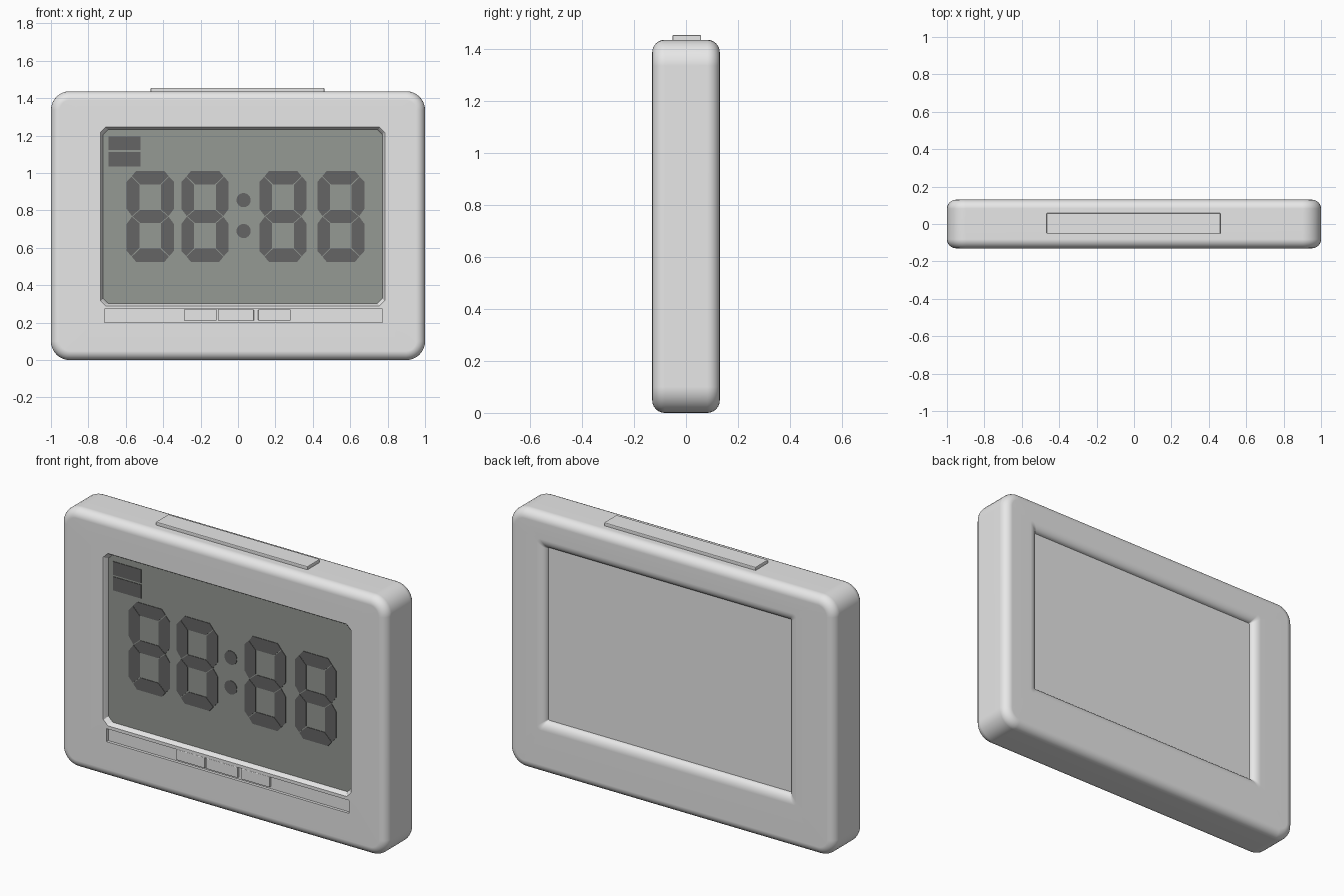
import bpy, bmesh, math

old = bpy.data.objects.get("Cube")
if old:
    bpy.data.objects.remove(old, do_unlink=True)


def material(name, rgb):
    m = bpy.data.materials.new(name)
    m.use_nodes = True
    m.diffuse_color = (*rgb, 1)
    bsdf = next(n for n in m.node_tree.nodes if n.type == 'BSDF_PRINCIPLED')
    bsdf.inputs["Base Color"].default_value = (*rgb, 1)
    return m


CASE = material("light_grey_plastic", (0.8, 0.8, 0.8))
GLASS = material("grey_green_display", (0.30, 0.32, 0.295))
INK = material("dark_grey_segments", (0.13, 0.13, 0.13))


def finish(bm, name, mat):
    bmesh.ops.recalc_face_normals(bm, faces=bm.faces)
    me = bpy.data.meshes.new(name)
    bm.to_mesh(me)
    bm.free()
    ob = bpy.data.objects.new(name, me)
    bpy.context.collection.objects.link(ob)
    me.materials.append(mat)
    return ob


def smooth(ob):
    bpy.ops.object.select_all(action='DESELECT')
    ob.select_set(True)
    bpy.context.view_layer.objects.active = ob
    bpy.ops.object.shade_smooth_by_angle(angle=math.radians(35))


def add_prism(bm, points, y0, y1):
    """Extrude an x-z outline from y0 to y1."""
    front = [bm.verts.new((x, y0, z)) for x, z in points]
    back = [bm.verts.new((x, y1, z)) for x, z in points]
    bm.faces.new(front)
    bm.faces.new(back[::-1])
    for i in range(len(points)):
        j = (i + 1) % len(points)
        bm.faces.new((front[i], back[i], back[j], front[j]))


def box(name, lo, hi, mat, bevel=0.0):
    bm = bmesh.new()
    add_prism(bm, [(lo[0], lo[2]), (hi[0], lo[2]), (hi[0], hi[2]), (lo[0], hi[2])], lo[1], hi[1])
    if bevel:
        bmesh.ops.bevel(bm, geom=bm.edges[:], offset=bevel, segments=2, profile=0.5, affect='EDGES')
    return finish(bm, name, mat)


def rect_ring(rect, inset, r, seg=8, chamfer=False):
    """Rectangle outline with round or chamfered corners, always 4 * (seg + 1) points."""
    x0, x1, z0, z1 = rect[0] + inset, rect[1] - inset, rect[2] + inset, rect[3] - inset
    centres = [(x1 - r, z1 - r), (x0 + r, z1 - r), (x0 + r, z0 + r), (x1 - r, z0 + r)]
    pts = []
    for q, (cx, cz) in enumerate(centres):
        a0, a1 = q * math.pi / 2, (q + 1) * math.pi / 2
        for i in range(seg + 1):
            t = i / seg
            if chamfer:
                dx = math.cos(a0) * (1 - t) + math.cos(a1) * t
                dz = math.sin(a0) * (1 - t) + math.sin(a1) * t
            else:
                a = a0 + (a1 - a0) * t
                dx, dz = math.cos(a), math.sin(a)
            pts.append((cx + r * dx, cz + r * dz))
    return pts


OUTER = (-1, 1, 0, 1.437)
OPENING = (-0.735, 0.785, 0.29, 1.245)
BACK = (-0.72, 0.775, 0.29, 1.25)
Y, EDGE, CORNER, STEPS = 0.13, 0.048, 0.1, 6

# Case: rings running from the display recess, around the outside, to the back recess
rings = [(-0.10, rect_ring(OPENING, 0.014, 0.028, chamfer=True)),
         (-0.122, rect_ring(OPENING, 0.006, 0.028, chamfer=True)),
         (-Y, rect_ring(OPENING, 0, 0.028, chamfer=True))]
for side in (-1, 1):
    for i in range(STEPS + 1):
        t = i / STEPS if side < 0 else 1 - i / STEPS
        a = t * math.pi / 2
        inset = EDGE * (1 - math.sin(a))
        rings.append((side * (Y - EDGE + EDGE * math.cos(a)), rect_ring(OUTER, inset, CORNER - inset)))
for i in range(STEPS + 1):
    a = i / STEPS * math.pi / 2
    out = 0.05 * (1 - math.sin(a))
    rings.append((Y - 0.035 * (1 - math.cos(a)), rect_ring(BACK, -out, 0.006 + out * 0.3)))

bm = bmesh.new()
loops = [[bm.verts.new((x, y, z)) for x, z in pts] for y, pts in rings]
for a, b in zip(loops, loops[1:]):
    for i in range(len(a)):
        j = (i + 1) % len(a)
        bm.faces.new((a[i], a[j], b[j], b[i]))
bm.faces.new(loops[0])
bm.faces.new(loops[-1])
case = finish(bm, "case", CASE)

# Shallow groove for the front buttons
cutter = box("groove_cutter", (-0.715, -0.2, 0.2), (0.772, -0.114, 0.272), CASE)
cutter.hide_render = True
cut = case.modifiers.new("groove", 'BOOLEAN')
cut.operation, cut.solver, cut.object = 'DIFFERENCE', 'EXACT', cutter
bpy.context.view_layer.objects.active = case
bpy.ops.object.modifier_apply(modifier="groove")
bpy.data.objects.remove(cutter, do_unlink=True)
smooth(case)
case.modifiers.new("weighted_normals", 'WEIGHTED_NORMAL').keep_sharp = True

# Front buttons and top snooze bar
for i, (x0, x1) in enumerate([(-0.29, -0.115), (-0.108, 0.085), (0.108, 0.282)]):
    box(f"front_button_{i + 1}", (x0, -0.127, 0.211), (x1, -0.11, 0.27), CASE, 0.003)
box("snooze_bar", (-0.467, -0.052, 1.42), (0.462, 0.058, 1.455), CASE, 0.004)

# Display panel
bm = bmesh.new()
add_prism(bm, rect_ring(OPENING, 0.013, 0.028, seg=1, chamfer=True), -0.104, -0.098)
finish(bm, "display", GLASS)

INK_Y = (-0.107, -0.103)

# Seven-segment digits, measured from each digit's left edge and middle height
W, MID = 0.252, 0.768
TOP = [(.027, .215), (.05, .2425), (.202, .2425), (.225, .215), (.18, .172), (.072, .172)]
SIDE = [(.025, .212), (0, .185), (0, .04), (.028, .002), (.068, .037), (.068, .169)]
MIDDLE = [(.031, 0), (.071, .034), (.181, .034), (.221, 0), (.181, -.034), (.071, -.034)]
for n, left in enumerate((-0.595, -0.302, 0.115, 0.424)):
    bm = bmesh.new()
    shapes = [MIDDLE]
    for s in (1, -1):
        shapes.append([(x, s * z) for x, z in TOP])
        shapes.append([(x, s * z) for x, z in SIDE])
        shapes.append([(W - x, s * z) for x, z in SIDE])
    for shape in shapes:
        add_prism(bm, [(left + x, MID + z) for x, z in shape], *INK_Y)
    finish(bm, f"digit_{n + 1}", INK)

# Colon dots
bm = bmesh.new()
for z in (0.855, 0.69):
    add_prism(bm, [(0.03 + 0.038 * math.cos(k * math.pi / 12), z + 0.038 * math.sin(k * math.pi / 12))
                   for k in range(24)], *INK_Y)
finish(bm, "colon", INK)

# Indicator blocks in the upper corner of the display
for name, z0, z1 in (("upper_indicator", 1.122, 1.196), ("lower_indicator", 1.036, 1.112)):
    box(name, (-0.692, INK_Y[0], z0), (-0.52, INK_Y[1], z1), INK)
